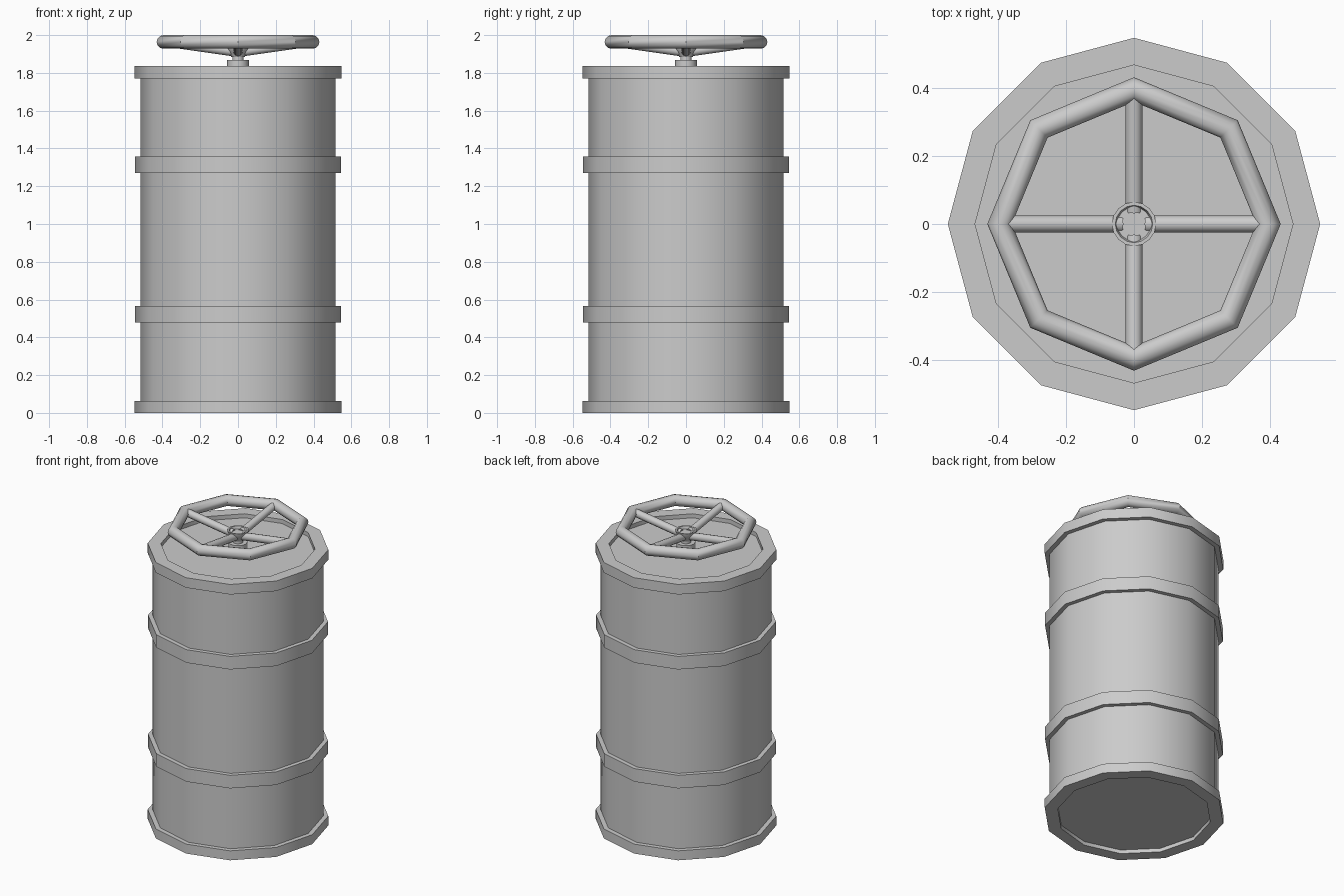
import bpy, bmesh, math
from mathutils import Vector

if "Cube" in bpy.data.objects:
    bpy.data.objects.remove(bpy.data.objects["Cube"])


def finish(name, bm, angle=40):
    bmesh.ops.remove_doubles(bm, verts=bm.verts, dist=1e-5)
    bmesh.ops.recalc_face_normals(bm, faces=bm.faces)
    me = bpy.data.meshes.new(name)
    bm.to_mesh(me)
    bm.free()
    ob = bpy.data.objects.new(name, me)
    bpy.context.collection.objects.link(ob)
    bpy.ops.object.select_all(action='DESELECT')
    ob.select_set(True)
    bpy.context.view_layer.objects.active = ob
    bpy.ops.object.shade_smooth_by_angle(angle=math.radians(angle))
    return ob


def lathe(name, profile, sides, closed=False):
    """Revolve (radius, z) points around z; end points on the axis become caps."""
    bm = bmesh.new()
    rings = []
    for r, z in profile:
        if r == 0:
            rings.append([bm.verts.new((0, 0, z))] * sides)
        else:
            rings.append([bm.verts.new((r * math.cos(math.tau * i / sides),
                                        r * math.sin(math.tau * i / sides), z))
                          for i in range(sides)])
    pairs = list(zip(rings, rings[1:]))
    if closed:
        pairs.append((rings[-1], rings[0]))
    for a, b in pairs:
        for i in range(sides):
            j = (i + 1) % sides
            bm.faces.new(list(dict.fromkeys((a[i], a[j], b[j], b[i]))))
    return finish(name, bm)


# Drum body with recessed base and lid and raised end rims
lathe("drum_body", [(0, .025), (.467, .025), (.467, 0), (.547, 0), (.547, .063),
                    (.517, .063), (.517, 1.77), (.547, 1.77), (.547, 1.837),
                    (.467, 1.837), (.467, 1.81), (0, 1.81)], 12)

# Two hoops around the body
for name, z0, z1 in (("lower_hoop", .478, .565), ("upper_hoop", 1.27, 1.357)):
    lathe(name, [(.51, z0), (.545, z0), (.545, z1), (.51, z1)], 12, closed=True)

# Stem with its collar on the lid
lathe("valve_stem", [(0, 1.805), (.057, 1.805), (.057, 1.867), (.03, 1.867),
                     (.03, 1.90), (0, 1.90)], 16)

# Flared hub of the handwheel with a shallow dished top
lathe("wheel_hub", [(0, 1.885), (.036, 1.885), (.048, 1.91), (.065, 1.94),
                    (.065, 1.947), (.055, 1.947), (.05, 1.93), (0, 1.93)], 16)

# Eight-sided handwheel rim with a round section
R, r, Z = .395, .036, 1.964
lathe("wheel_rim", [(R + r * math.cos(math.tau * k / 12), Z + r * math.sin(math.tau * k / 12))
                    for k in range(12)], 8, closed=True)

# Four spokes sloping up from hub to rim
for i in range(4):
    a = math.tau * i / 4
    d = Vector((math.cos(a), math.sin(a), 0))
    p, q = d * .035 + Vector((0, 0, 1.914)), d * .385 + Vector((0, 0, 1.964))
    bm = bmesh.new()
    bmesh.ops.create_cone(bm, cap_ends=True, segments=12, radius1=.025, radius2=.025,
                          depth=(q - p).length)
    rot = (q - p).to_track_quat('Z', 'Y').to_matrix()
    bmesh.ops.rotate(bm, verts=bm.verts, cent=(0, 0, 0), matrix=rot)
    bmesh.ops.translate(bm, verts=bm.verts, vec=(p + q) / 2)
    finish(f"wheel_spoke_{i + 1}", bm)
